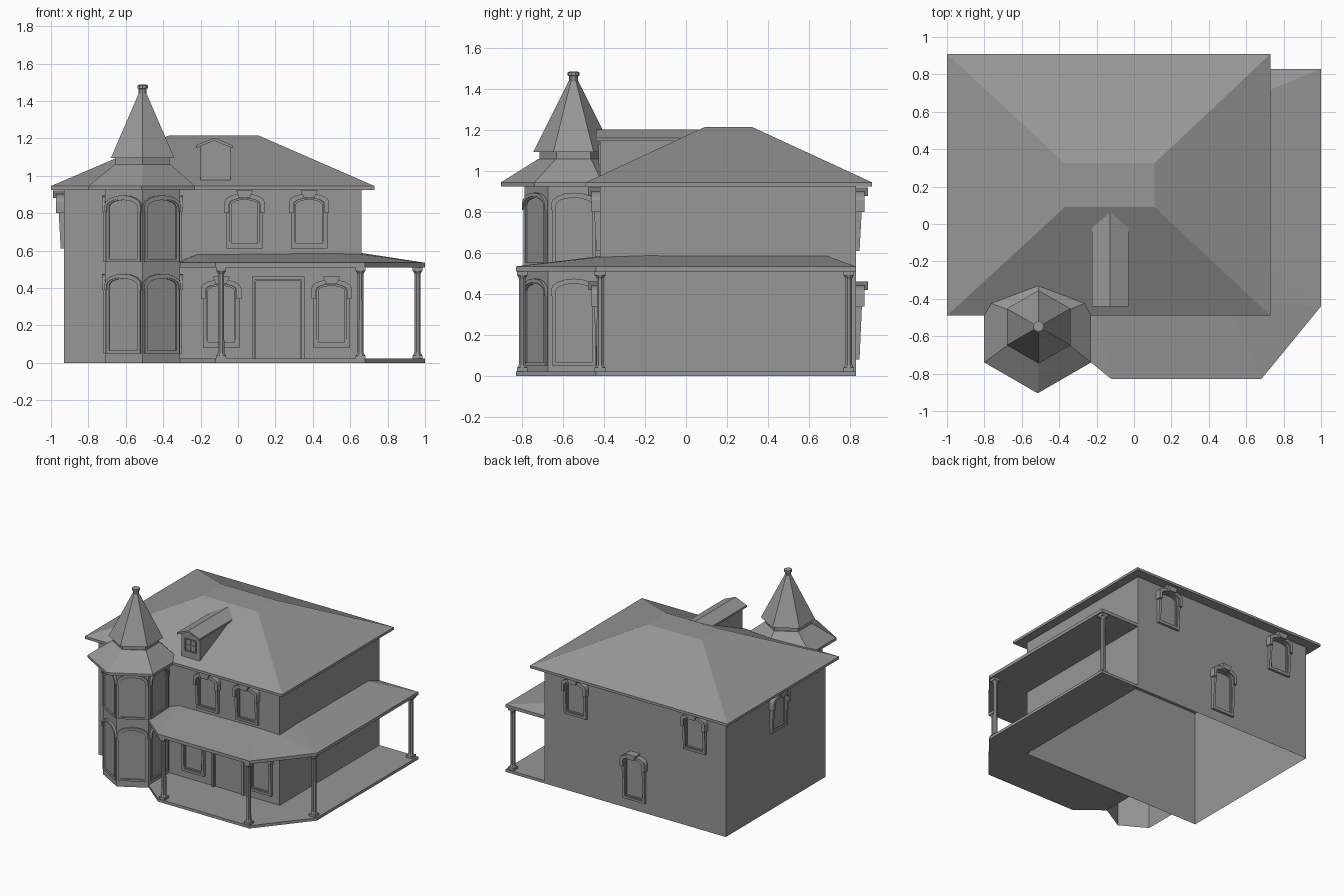
import bpy, bmesh, math
from mathutils import Matrix, Vector

if "Cube" in bpy.data.objects:
    bpy.data.objects.remove(bpy.data.objects["Cube"])

grey = bpy.data.materials.new("stone_grey")
grey.diffuse_color = (0.31, 0.31, 0.31, 1)
grey.use_nodes = True
grey.node_tree.nodes["Principled BSDF"].inputs["Base Color"].default_value = grey.diffuse_color


def finish(name, bm, fix=True):
    if fix:
        bmesh.ops.recalc_face_normals(bm, faces=bm.faces)
    me = bpy.data.meshes.new(name)
    bm.to_mesh(me)
    bm.free()
    me.materials.append(grey)
    ob = bpy.data.objects.new(name, me)
    bpy.context.collection.objects.link(ob)
    return ob


def loft(bm, rings, closed=True, cap0=True, cap1=True):
    """Join rings of points with quads and cap the ends."""
    vs = [[bm.verts.new(p) for p in r] for r in rings]
    n = len(vs[0])
    for a, b in zip(vs, vs[1:]):
        for i in range(n if closed else n - 1):
            j = (i + 1) % n
            bm.faces.new((a[i], a[j], b[j], b[i]))
    if cap0:
        bm.faces.new(vs[0][::-1])
    if cap1:
        bm.faces.new(vs[-1])


def ngon(c, r, z, n=6, turn=-math.pi / 2):
    return [(c[0] + r * math.cos(turn + 2 * math.pi * i / n),
             c[1] + r * math.sin(turn + 2 * math.pi * i / n), z) for i in range(n)]


def rect(x0, x1, y0, y1, z):
    return [(x0, y0, z), (x1, y0, z), (x1, y1, z), (x0, y1, z)]


def box(bm, x0, x1, y0, y1, z0, z1):
    loft(bm, [rect(x0, x1, y0, y1, z0), rect(x0, x1, y0, y1, z1)])


def wall_frame(x, y, normal):
    """Local axes: u along the wall, d outward, z up."""
    n = Vector((normal[0], normal[1], 0)).normalized()
    u = Vector((0, 0, 1)).cross(n)
    return lambda p, d: Vector((x, y, 0)) + u * p[0] + n * d + Vector((0, 0, p[1]))


def arch(w, z0, spring, rise, seg=8):
    """Arched outline, starting at lower left and going over the top."""
    top = [(-w / 2 * math.cos(math.pi * i / seg),
            spring + rise * math.sin(math.pi * i / seg)) for i in range(seg + 1)]
    return [(-w / 2, z0)] + top + [(w / 2, z0)]


def band(bm, F, outer, inner, depth, closed=True):
    """Raised band between two outlines; depth is a function of height."""
    prof = [[F(p, 0) for p in outer], [F(p, depth(p[1])) for p in outer],
            [F(p, depth(p[1])) for p in inner], [F(p, 0) for p in inner]]
    if closed:
        loft(bm, prof, True, False, False)
    else:
        loft(bm, [list(c) for c in zip(*prof)])


def plate(bm, F, pts, d0, d1):
    loft(bm, [[F(p, d0) for p in pts], [F(p, d1) for p in pts]])


def window(name, x, y, normal, z0, z1):
    F = wall_frame(x, y, normal)
    bm = bmesh.new()
    taper = lambda z: 0.018 + 0.017 * (z - z0) / (z1 - z0)
    sp = z1 - 0.06
    band(bm, F, arch(0.195, z0, sp, 0.035), arch(0.155, z0 + 0.02, sp - 0.01, 0.03), taper)
    # inner sash
    band(bm, F, arch(0.155, z0 + 0.02, sp - 0.01, 0.03),
         arch(0.14, z0 + 0.028, sp - 0.015, 0.026), lambda z: 0.012)
    # hood and keystone
    band(bm, F, arch(0.215, sp - 0.06, sp, 0.045), arch(0.165, sp - 0.06, sp - 0.01, 0.03),
         lambda z: 0.042, False)
    plate(bm, F, [(-0.028, z1 - 0.04), (0.028, z1 - 0.04), (0.045, z1), (-0.045, z1)], 0, 0.06)
    finish(name, bm)


# House walls, open underneath
X0, X1, Y0, Y1 = -0.93, 0.66, -0.42, 0.83
bm = bmesh.new()
loft(bm, [rect(X0, X1, Y0, Y1, 0), rect(X0, X1, Y0, Y1, 0.93)], True, False, False)
finish("house_walls", bm, False)

# Main hip roof with a flat top
bm = bmesh.new()
loft(bm, [rect(-1, 0.73, -0.49, 0.91, 0.925), rect(-1, 0.73, -0.49, 0.91, 0.945),
          rect(-0.37, 0.11, 0.09, 0.325, 1.215)])
finish("main_roof", bm)

# Windows
for i, x in enumerate((0.035, 0.38)):
    window(f"front_upper_window_{i}", x, Y0, (0, -1), 0.61, 0.92)
for i, x in enumerate((-0.09, 0.50)):
    window(f"front_lower_window_{i}", x, Y0, (0, -1), 0.08, 0.46)
for i, x in enumerate((0.38, -0.665)):
    window(f"back_upper_window_{i}", x, Y1, (0, 1), 0.61, 0.92)
window("back_lower_window", -0.135, Y1, (0, 1), 0.08, 0.46)
window("left_upper_window", X0, 0.18, (-1, 0), 0.61, 0.92)

# Door frame and inner trim
bm = bmesh.new()
F = wall_frame(0.215, Y0, (0, -1))
sq = lambda w, a, b: [(-w, a), (-w, b), (w, b), (w, a)]
band(bm, F, sq(0.14, 0.02, 0.46), sq(0.125, 0.02, 0.445), lambda z: 0.02, False)
band(bm, F, sq(0.125, 0.02, 0.445), sq(0.118, 0.02, 0.438), lambda z: 0.01, False)
finish("door_frame", bm)

# Tower walls, open towards the house
TC = (-0.51, -0.56)
tower = [(-0.71, Y0), (-0.71, -0.675), (-0.51, -0.79), (-0.31, -0.675), (-0.31, Y0)]
bm = bmesh.new()
loft(bm, [[(x, y, z) for x, y in tower] for z in (0, 0.93)], False, False, False)
finish("tower_walls", bm, False)

# Arched tower panels on both storeys
bm = bmesh.new()
for a, b in zip(tower, tower[1:]):
    n = (b[1] - a[1], a[0] - b[0])
    full = math.dist(a, b)
    k = min(full, 0.231)
    mx, my = (a[0] + b[0]) / 2, (a[1] + b[1]) / 2
    F = wall_frame(mx, my, n)
    for z0, z1 in ((0.05, 0.47), (0.54, 0.89)):
        band(bm, F, arch(k * 0.92, z0, z1 - 0.05, 0.05), arch(k * 0.76, z0 + 0.015, z1 - 0.055, 0.035),
             lambda z: 0.01)
        band(bm, F, arch(k * 0.97, z1 - 0.08, z1 - 0.05, 0.055), arch(k * 0.86, z1 - 0.08, z1 - 0.055, 0.042),
             lambda z: 0.016, False)
finish("tower_panels", bm)

# Tower skirt roof, drum, spire and finial
EC, SC = (-0.515, -0.575), (-0.51, -0.55)
bm = bmesh.new()
loft(bm, [ngon(EC, 0.33, 0.925), ngon(EC, 0.33, 0.945), ngon(SC, 0.172, 1.06)])
finish("tower_skirt_roof", bm)
bm = bmesh.new()
loft(bm, [ngon(SC, 0.167, 1.05), ngon(SC, 0.167, 1.095), ngon(SC, 0.196, 1.095), ngon(SC, 0.024, 1.44)])
finish("tower_spire", bm)
bm = bmesh.new()
loft(bm, [ngon(SC, r, z, 10) for r, z in ((0.022, 1.43), (0.022, 1.465), (0.029, 1.467), (0.029, 1.483), (0.02, 1.487))])
finish("spire_finial", bm)

# Dormer with gabled roof
bm = bmesh.new()
loft(bm, [[(-0.20, y, 0.975), (-0.04, y, 0.975), (-0.04, y, 1.16), (-0.12, y, 1.19), (-0.20, y, 1.16)]
          for y in (-0.42, 0.03)])
finish("dormer_body", bm)
bm = bmesh.new()
loft(bm, [[(-0.225, y, 1.148), (-0.127, y, 1.187), (-0.03, y, 1.148), (-0.03, y, 1.163),
           (-0.127, y, 1.203), (-0.225, y, 1.163)] for y in (-0.44, 0.06)])
finish("dormer_roof", bm)
bm = bmesh.new()
F = wall_frame(-0.12, -0.42, (0, -1))
band(bm, F, sq(0.05, 1.03, 1.13), sq(0.043, 1.037, 1.123), lambda z: 0.008)
plate(bm, F, sq(0.003, 1.037, 1.123), 0, 0.006)
plate(bm, F, sq(0.043, 1.077, 1.083), 0, 0.006)
finish("dormer_window", bm)

# Porch floor and roof wrap the front right corner
outer = [(-0.31, -0.675), (-0.12, -0.83), (0.68, -0.83), (1, -0.44), (1, 0.83), (X1, 0.83)]
wall = [(X1, Y0), (-0.31, Y0)]
bm = bmesh.new()
loft(bm, [[(x, y, z) for x, y in outer + wall] for z in (0, 0.022)])
finish("porch_floor", bm)

bm = bmesh.new()
low = [bm.verts.new((x, y, 0.51)) for x, y in outer + wall]
rim = [bm.verts.new((x, y, 0.535)) for x, y in outer]
ridge = [bm.verts.new(p) for p in ((-0.31, Y0, 0.545), (-0.22, Y0, 0.578), (0.5, Y0, 0.585), (X1, Y0, 0.58),
                                   (X1, -0.2, 0.587), (X1, 0.69, 0.585))]
bm.faces.new(low[::-1])
for i in range(5):
    bm.faces.new((low[i], low[i + 1], rim[i + 1], rim[i]))
for f in ((rim[0], rim[1], ridge[1], ridge[0]), (rim[1], rim[2], ridge[2], ridge[1]),
          (rim[2], rim[3], ridge[3], ridge[2]), (rim[3], ridge[4], ridge[3]),
          (rim[3], rim[4], ridge[5], ridge[4]), (rim[4], rim[5], ridge[5])):
    bm.faces.new(f)
finish("porch_roof", bm)

# Porch posts with base and capital
for i, c in enumerate(((-0.09, -0.80), (0.655, -0.80), (0.96, -0.42), (0.96, 0.795))):
    bm = bmesh.new()
    loft(bm, [ngon(c, r, z, 8, math.pi / 8) for r, z in
              ((0.026, 0.04), (0.018, 0.055), (0.017, 0.475), (0.026, 0.49))])
    for z0, z1 in ((0.02, 0.04), (0.49, 0.512)):
        box(bm, c[0] - 0.026, c[0] + 0.026, c[1] - 0.026, c[1] + 0.026, z0, z1)
    finish(f"porch_post_{i}", bm)
